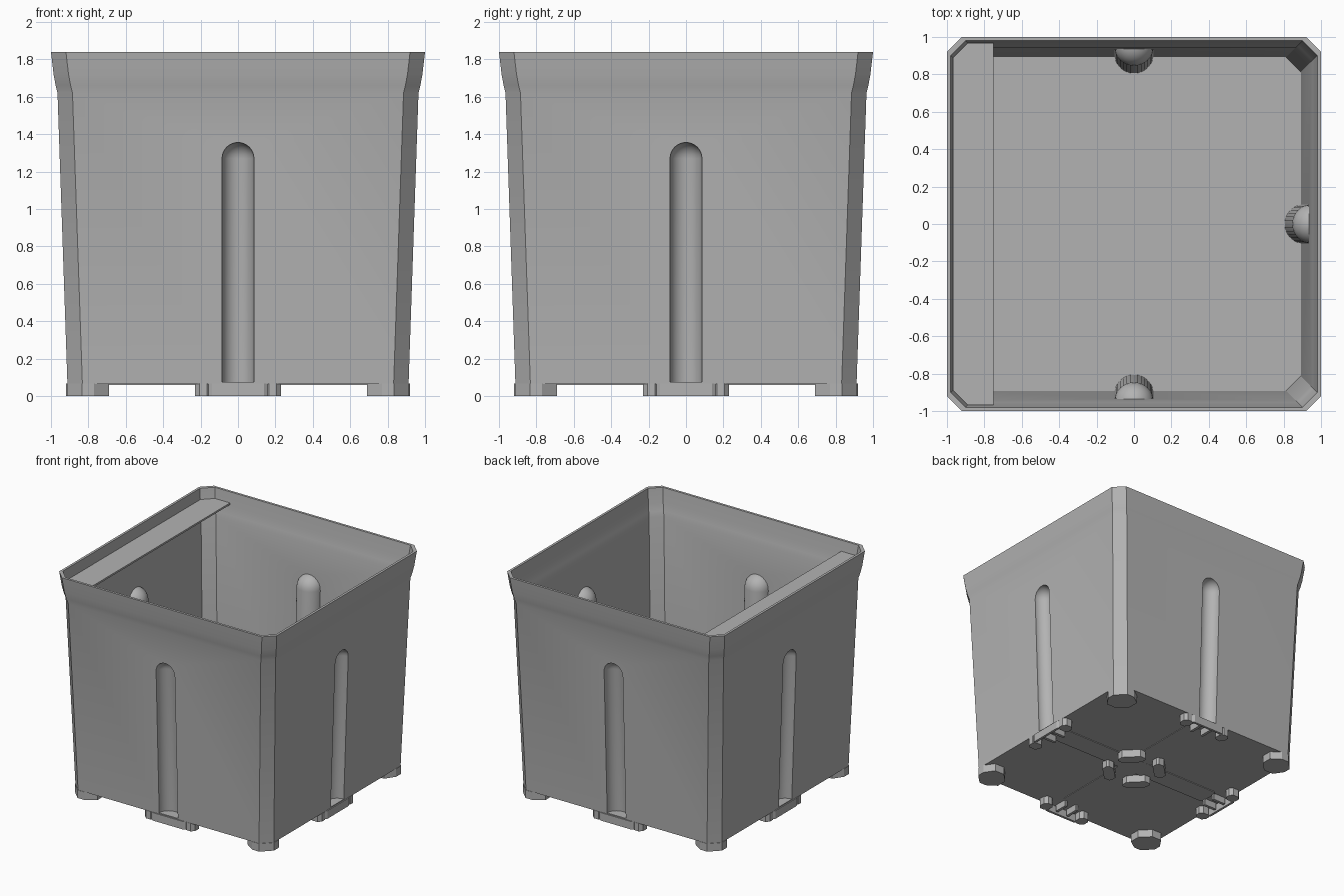
import bpy, bmesh, math
from mathutils import Matrix, Vector

if "Cube" in bpy.data.objects:
    bpy.data.objects.remove(bpy.data.objects["Cube"])

grey = bpy.data.materials.new("grey_plastic")
grey.diffuse_color = (0.45, 0.45, 0.45, 1)
grey.use_nodes = True
grey.node_tree.nodes["Principled BSDF"].inputs["Base Color"].default_value = grey.diffuse_color


def finish(name, bm):
    bmesh.ops.recalc_face_normals(bm, faces=bm.faces)
    mesh = bpy.data.meshes.new(name)
    bm.to_mesh(mesh)
    bm.free()
    mesh.materials.append(grey)
    ob = bpy.data.objects.new(name, mesh)
    bpy.context.collection.objects.link(ob)
    return ob


def loft(bm, rings):
    """Closed solid through rings of equal point count."""
    loops = [[bm.verts.new(p) for p in r] for r in rings]
    n = len(loops[0])
    for a, b in zip(loops, loops[1:]):
        for i in range(n):
            bm.faces.new((a[i], a[(i + 1) % n], b[(i + 1) % n], b[i]))
    bm.faces.new(loops[0][::-1])
    bm.faces.new(loops[-1])


def octagon(h, z, c=0.08):
    k = h - c
    return [(x, y, z) for x, y in ((h, -k), (h, k), (k, h), (-k, h),
                                   (-h, k), (-h, -k), (-k, -h), (k, -h))]


def prism(bm, pts, z0, z1, m=Matrix()):
    loft(bm, [[m @ Vector((x, y, z)) for x, y in pts] for z in (z0, z1)])


def chamfered(w, d, c):
    """Rectangle outline with cut corners."""
    return [(w, -d + c), (w, d - c), (w - c, d), (-w + c, d),
            (-w, d - c), (-w, -d + c), (-w + c, -d), (w - c, -d)]


def turn(i, offset=0):
    return Matrix.Rotation(math.radians(90 * i + offset), 4, 'Z')


def frustum(name, profile):
    bm = bmesh.new()
    loft(bm, [octagon(h, z) for z, h in profile])
    return finish(name, bm)


def column(name, r, z0, i):
    """Round-topped column leaning along the wall on side i."""
    seg, zc = 32, 1.27
    prof = [(z0, r)] + [(zc + r * math.sin(a), r * math.cos(a))
                        for a in (math.radians(d) for d in (0, 15, 30, 45, 60, 75, 87))]
    bm = bmesh.new()
    loft(bm, [[turn(i) @ Vector((q * math.cos(t), -0.908 - 0.034 * z + q * math.sin(t), z))
               for t in (2 * math.pi * k / seg for k in range(seg))] for z, q in prof])
    return finish(name, bm)


def cut(ob, tool):
    mod = ob.modifiers.new("cut", 'BOOLEAN')
    mod.operation, mod.object, mod.solver = 'DIFFERENCE', tool, 'EXACT'
    bpy.context.view_layer.objects.active = ob
    bpy.ops.object.modifier_apply(modifier=mod.name)
    bpy.data.objects.remove(tool)


# Pot body: tapered shell with flared rim and four wall grooves
pot = frustum("pot_body", [(0.065, 0.912), (1.62, 0.965), (1.66, 0.975),
                           (1.72, 0.986), (1.84, 1.0)])
cavity = frustum("cavity", [(0.085, 0.892), (1.62, 0.945), (1.66, 0.955),
                            (1.72, 0.966), (1.84, 0.98), (1.9, 0.985)])
for i in range(4):
    cut(cavity, column("groove_skin", 0.105, 0.0, i))
cut(pot, cavity)
for i in range(4):
    cut(pot, column("groove", 0.086, 0.075, i))
bpy.ops.object.select_all(action='DESELECT')
pot.select_set(True)
bpy.context.view_layer.objects.active = pot
bpy.ops.object.shade_smooth_by_angle(angle=math.radians(25))

# Label shelf inside the rim on the left
bm = bmesh.new()
prism(bm, [(-0.75, -0.967), (-0.75, 0.967), (-0.889, 0.967), (-0.968, 0.888),
           (-0.968, -0.888), (-0.889, -0.967)], 1.74, 1.755)
finish("rim_shelf", bm)

# Corner feet
bm = bmesh.new()
foot = [(0.915, 0.77), (0.915, 0.835), (0.835, 0.915), (0.77, 0.915),
        (0.69, 0.86), (0.69, 0.77), (0.77, 0.69), (0.86, 0.69)]
for i in range(4):
    prism(bm, foot, 0, 0.066, turn(i))
finish("corner_feet", bm)

# Centre feet, set across the diagonals
bm = bmesh.new()
for i in range(4):
    m = turn(i, 45) @ Matrix.Translation((0, -0.2, 0))
    prism(bm, chamfered(0.11, 0.045, 0.035), 0, 0.066, m)
finish("centre_feet", bm)

# Mid-side brackets: outer lip, two lugs and small fins
bm = bmesh.new()
for i in range(4):
    prism(bm, [(-0.17, -0.9), (-0.14, -0.92), (0.14, -0.92), (0.17, -0.9)], 0, 0.066, turn(i))
    for s in (-1, 1):
        lug = turn(i) @ Matrix.Translation((0.185 * s, -0.865, 0))
        prism(bm, chamfered(0.045, 0.05, 0.025), 0, 0.066, lug)
        fin = turn(i) @ Matrix.Translation((0.055 * s, -0.83, 0))
        prism(bm, chamfered(0.012, 0.06, 0.004), 0.01, 0.066, fin)
finish("side_brackets", bm)

# Shallow cross under the floor
bm = bmesh.new()
for i in range(2):
    prism(bm, chamfered(0.09, 0.78, 0.02), 0.06 - 0.001 * i, 0.066, turn(i))
finish("floor_cross", bm)
